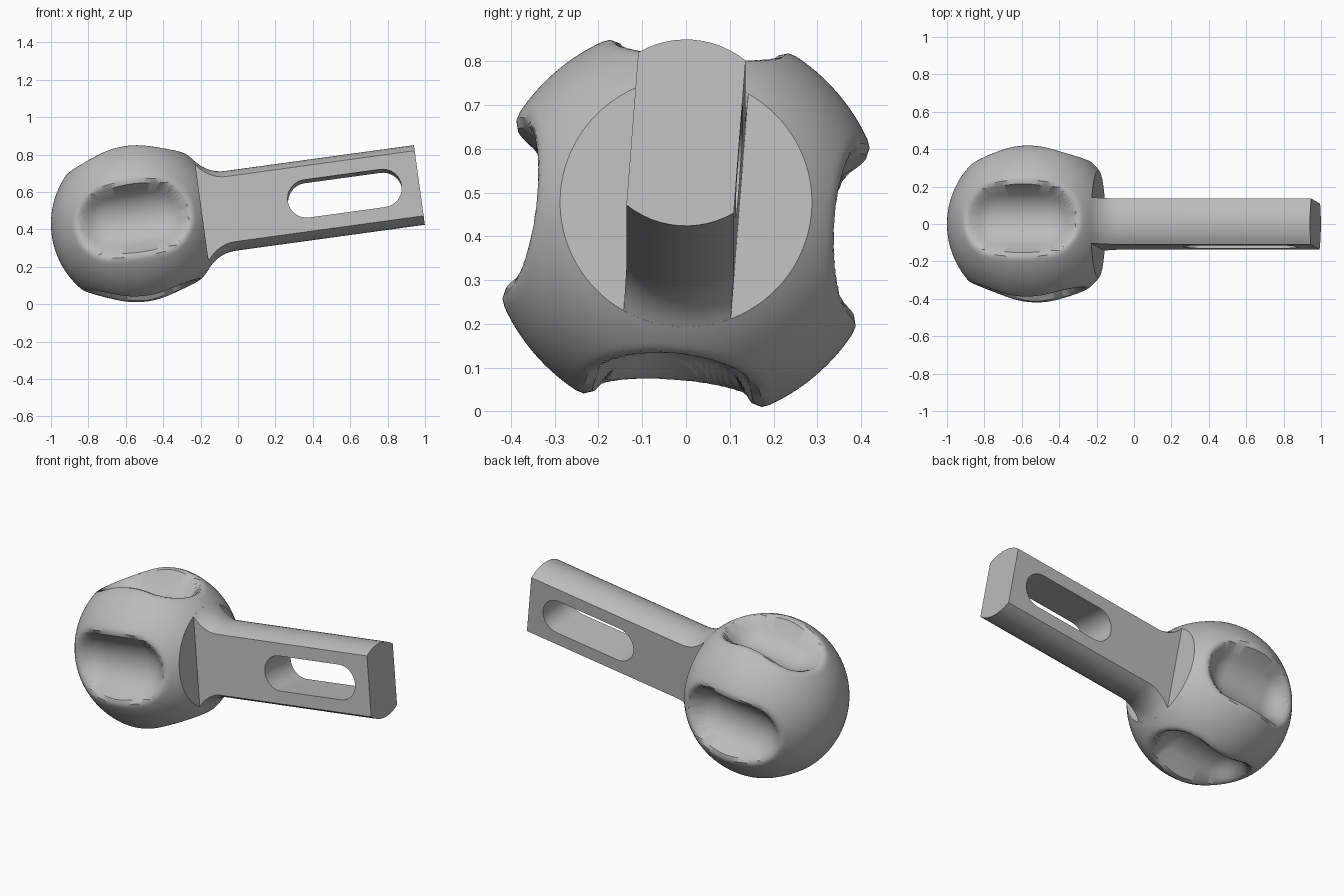
import bpy, bmesh, math
from mathutils import Matrix, Vector

cube = bpy.data.objects.get("Cube")
if cube:
    bpy.data.objects.remove(cube)

R = 0.457          # ball radius
SHOULDER = 0.355   # shoulder plane, measured along the axis from ball centre
LENGTH = 1.527     # ball centre to shank tip
HALF = 0.123       # half thickness of the flat shank
SHANK_R = 0.215
POSE = (Matrix.Translation((-0.543, 0, 0.43))
        @ Matrix.Rotation(math.radians(-7.8), 4, 'Y')
        @ Matrix.Rotation(math.radians(-4.4), 4, 'X'))

grey = bpy.data.materials.new("plain_grey")
grey.use_nodes = True
grey.diffuse_color = (0.5, 0.5, 0.5, 1)
grey.node_tree.nodes["Principled BSDF"].inputs["Base Color"].default_value = (0.5, 0.5, 0.5, 1)


def make_object(name, bm):
    bmesh.ops.recalc_face_normals(bm, faces=bm.faces)
    mesh = bpy.data.meshes.new(name)
    bm.to_mesh(mesh)
    bm.free()
    mesh.materials.append(grey)
    obj = bpy.data.objects.new(name, mesh)
    bpy.context.collection.objects.link(obj)
    obj.matrix_world = POSE
    return obj


def loft(bm, rings):
    """Join closed rings of equal length with quads."""
    rows = [[bm.verts.new(p) for p in ring] for ring in rings]
    for a, b in zip(rows, rows[1:]):
        for i in range(len(a)):
            j = (i + 1) % len(a)
            bm.faces.new((a[i], a[j], b[j], b[i]))
    return rows


def smooth(obj, angle):
    bpy.ops.object.select_all(action='DESELECT')
    obj.select_set(True)
    bpy.context.view_layer.objects.active = obj
    bpy.ops.object.shade_smooth_by_angle(angle=math.radians(angle))


# Ball with four soft finger hollows, each a capsule lying along the axis
DIMPLE_R, DIMPLE_OUT, DIMPLE_HALF, SOFT = 0.18, 0.44, 0.14, 0.05


def ball_field(p):
    a, b = abs(p.y), abs(p.z)
    out, side = max(a, b), min(a, b)
    along = max(abs(p.x + 0.02) - DIMPLE_HALF, 0)
    hollow = DIMPLE_R - math.sqrt(along ** 2 + side ** 2 + (out - DIMPLE_OUT) ** 2)
    shell = p.length - R
    h = max(SOFT - abs(shell - hollow), 0) / SOFT
    return max(shell, hollow) + h * h * SOFT / 4


def on_ball(direction):
    low, high = 0.2, R
    for _ in range(18):
        mid = (low + high) / 2
        if ball_field(direction * mid) < 0:
            low = mid
        else:
            high = mid
    return direction * low


SEGS, ROWS = 160, 84
start = math.acos(SHOULDER / R)
rings = []
for k in range(ROWS):
    t = start + (math.pi - start) * k / ROWS
    rings.append([on_ball(Vector((math.cos(t), math.sin(t) * math.cos(f), math.sin(t) * math.sin(f))))
                  for f in (2 * math.pi * i / SEGS for i in range(SEGS))])
bm = bmesh.new()
rows = loft(bm, rings)
pole = bm.verts.new((-R, 0, 0))
for i in range(SEGS):
    bm.faces.new((rows[-1][i], rows[-1][(i + 1) % SEGS], pole))
bm.faces.new(rows[0])
ball = make_object("ball_knob", bm)
smooth(ball, 35)

# Shank: turned profile with a concave neck, flattened on both sides
rim = math.sqrt(R * R - SHOULDER * SHOULDER)
lean = math.atan2(SHOULDER, rim)
fillet = (rim - SHANK_R) / (1 - math.cos(lean))
profile = []
for k in range(13):
    t = lean * (1 - k / 12)
    profile.append((SHOULDER + fillet * (math.sin(lean) - math.sin(t)),
                    SHANK_R + fillet * (1 - math.cos(t))))
profile.append((LENGTH, SHANK_R))


def shank_ring(s, r):
    edge = math.asin(HALF / r)
    arc = [edge * (2 * i / 12 - 1) for i in range(13)]
    top = [(s, r * math.sin(a), r * math.cos(a)) for a in arc]
    return top + [(s, -y, -z) for _, y, z in top]


bm = bmesh.new()
rows = loft(bm, [shank_ring(s, r) for s, r in profile])
bm.faces.new(rows[0])
bm.faces.new(rows[-1])
shank = make_object("shank", bm)

# Long round-ended slot through the shank
SLOT_AT, SLOT_HALF, SLOT_R = 1.125, 0.205, 0.102
outline = []
for side in (1, -1):
    for i in range(17):
        a = math.pi * (i / 16 - 0.5)
        outline.append((SLOT_AT + side * (SLOT_HALF + SLOT_R * math.cos(a)), side * SLOT_R * math.sin(a)))
bm = bmesh.new()
rows = loft(bm, [[(s, y, z) for s, z in outline] for y in (-0.3, 0.3)])
for row in rows:
    bm.faces.new(row)
cutter = make_object("slot_cutter", bm)
cut = shank.modifiers.new("slot", 'BOOLEAN')
cut.operation = 'DIFFERENCE'
cut.solver = 'EXACT'
cut.object = cutter
bpy.context.view_layer.objects.active = shank
shank.select_set(True)
bpy.ops.object.modifier_apply(modifier=cut.name)
bpy.data.objects.remove(cutter)
smooth(shank, 30)
